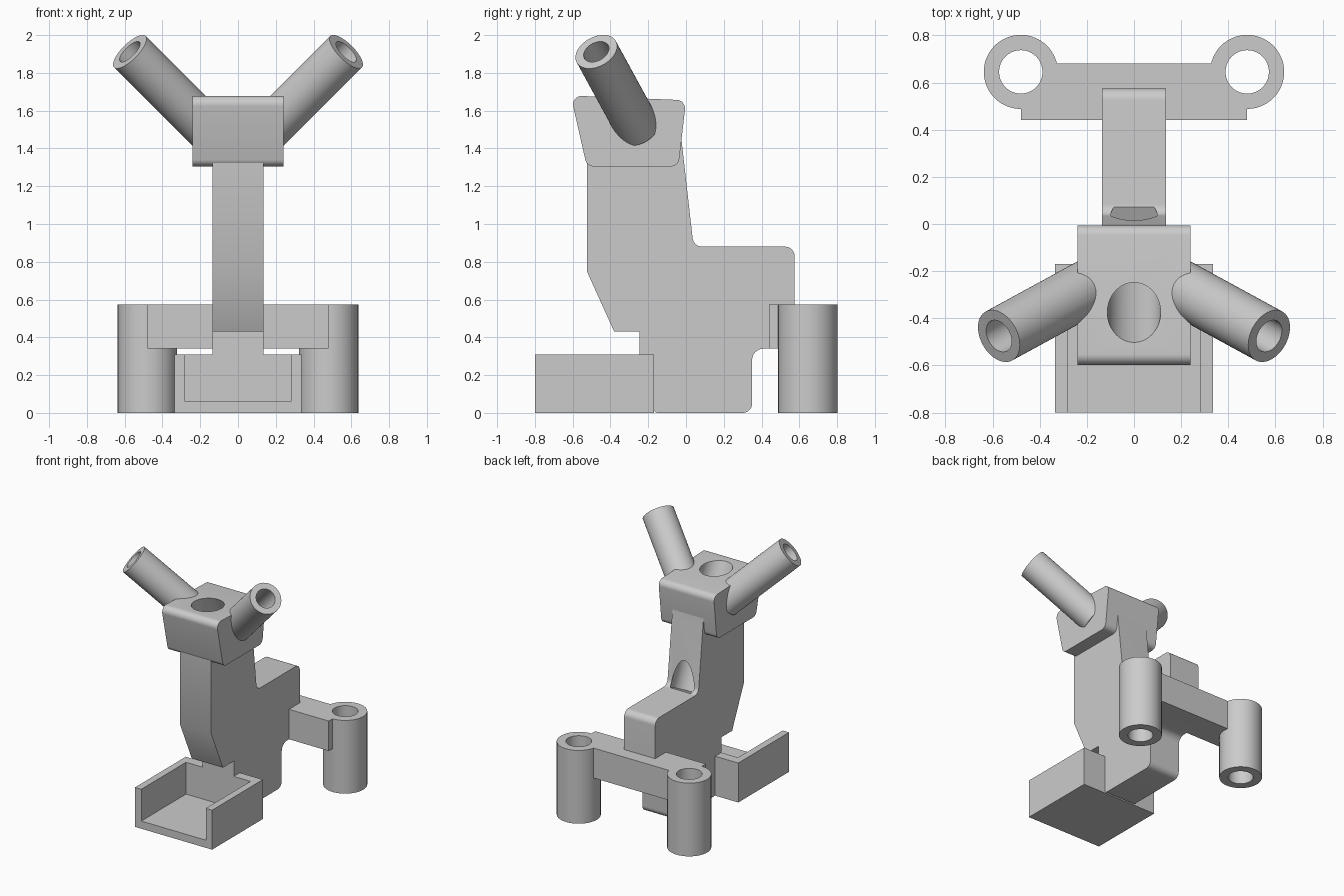
import bpy, bmesh, math
from mathutils import Vector

cube = bpy.data.objects.get("Cube")
if cube:
    bpy.data.objects.remove(cube, do_unlink=True)

GREY = (0.6, 0.6, 0.6, 1.0)
mat = bpy.data.materials.new("plain grey")
mat.use_nodes = True
mat.diffuse_color = GREY
next(n for n in mat.node_tree.nodes if n.type == 'BSDF_PRINCIPLED').inputs["Base Color"].default_value = GREY


def make_object(name, bm):
    bmesh.ops.recalc_face_normals(bm, faces=bm.faces[:])
    mesh = bpy.data.meshes.new(name)
    bm.to_mesh(mesh)
    bm.free()
    mesh.materials.append(mat)
    obj = bpy.data.objects.new(name, mesh)
    bpy.context.collection.objects.link(obj)
    return obj


def rounded(corners, steps=8):
    """Replace every (y, z, radius) corner by an arc of that radius."""
    points = []
    for i, (y, z, r) in enumerate(corners):
        p = Vector((y, z))
        if r == 0:
            points.append(p)
            continue
        a = (Vector(corners[i - 1][:2]) - p).normalized()
        b = (Vector(corners[(i + 1) % len(corners)][:2]) - p).normalized()
        half = a.angle(b) / 2
        centre = p + (a + b).normalized() * (r / math.sin(half))
        start = p + a * (r / math.tan(half)) - centre
        end = p + b * (r / math.tan(half)) - centre
        sweep = start.angle(end)
        for k in range(steps + 1):
            t = k / steps
            arc = start * math.sin((1 - t) * sweep) + end * math.sin(t * sweep)
            points.append(centre + arc / math.sin(sweep))
    return points


def slab(name, corners, half_width):
    """Side profile extruded across the width."""
    bm = bmesh.new()
    face = bm.faces.new([bm.verts.new((-half_width, p.x, p.y)) for p in rounded(corners)])
    new = bmesh.ops.extrude_face_region(bm, geom=[face])["geom"]
    moved = [v for v in new if isinstance(v, bmesh.types.BMVert)]
    bmesh.ops.translate(bm, verts=moved, vec=(2 * half_width, 0, 0))
    return make_object(name, bm)


def box(name, low, high):
    bm = bmesh.new()
    bmesh.ops.create_cube(bm, size=1)
    for v in bm.verts:
        v.co = [l + (c + 0.5) * (h - l) for l, h, c in zip(low, high, v.co)]
    return make_object(name, bm)


def rod(name, start, end, radius):
    start, end = Vector(start), Vector(end)
    bm = bmesh.new()
    bmesh.ops.create_cone(bm, cap_ends=True, segments=64, radius1=radius,
                          radius2=radius, depth=(end - start).length)
    obj = make_object(name, bm)
    turn = (end - start).to_track_quat('Z', 'Y').to_matrix().to_4x4()
    turn.translation = (start + end) / 2
    obj.data.transform(turn)
    return obj


def cut(obj, *cutters):
    for cutter in cutters:
        cutter.hide_render = True
        mod = obj.modifiers.new("cut", 'BOOLEAN')
        mod.operation = 'DIFFERENCE'
        mod.solver = 'EXACT'
        mod.object = cutter
        bpy.context.view_layer.objects.active = obj
        bpy.ops.object.modifier_apply(modifier=mod.name)


# Stand: neck, rear block and foot in one side profile
stand = slab("stand", [
    (-0.525, 1.5, 0), (-0.525, 0.75, 0), (-0.38, 0.43, 0), (-0.245, 0.43, 0),
    (-0.245, 0.15, 0), (-0.17, 0.15, 0), (-0.17, 0, 0.02), (0.35, 0, 0.05),
    (0.35, 0.34, 0.06), (0.575, 0.34, 0), (0.575, 0.88, 0.05),
    (0.04, 0.88, 0.05), (-0.03, 1.5, 0)], 0.135)

# Head block
head = slab("head", [
    (-0.61, 1.68, 0.045), (-0.525, 1.305, 0.045),
    (-0.04, 1.305, 0.045), (0.0, 1.655, 0.045)], 0.24)

# Front tray, open at the front
tray = box("tray", (-0.335, -0.8, 0), (0.335, -0.17, 0.31))
tray_space = box("tray_space", (-0.28, -0.9, 0.06), (0.28, -0.245, 0.4))
cut(tray, tray_space)

# Rear crossbar
crossbar = box("crossbar", (-0.48, 0.44, 0.34), (0.48, 0.68, 0.575))

# Slanted bore from the head top to the back of the neck
bore_end = Vector((0, 0.005, 0.85))
bore_top = Vector((0, -0.375, 1.67))
bore = rod("main_bore", bore_end, bore_top + (bore_top - bore_end) * 0.2, 0.113)
cut(head, bore)
cut(stand, bore)

helpers = [tray_space, bore]
parts = [stand, head, tray, crossbar]
for side, s in (("left", 1), ("right", -1)):
    # Upright rear tube with a through hole
    tube = rod(side + "_rear_tube", (s * 0.48, 0.645, 0), (s * 0.48, 0.645, 0.575), 0.157)
    hole = rod(side + "_tube_hole", (s * 0.48, 0.645, -0.1), (s * 0.48, 0.645, 0.7), 0.092)
    cut(tube, hole)
    cut(crossbar, hole)

    # Angled hollow arm on the head
    tip = Vector((s * 0.573, -0.475, 1.912))
    out = Vector((s * 0.66, -0.36, 0.66)).normalized()
    arm = rod(side + "_arm", tip - out * 0.62, tip, 0.118)
    arm_hole = rod(side + "_arm_hole", tip - out * 0.6, tip + out * 0.1, 0.072)
    cut(arm, arm_hole, bore)
    cut(head, arm_hole)
    cut(stand, arm_hole)
    parts += [tube, arm]
    helpers += [hole, arm_hole]

for helper in helpers:
    bpy.data.objects.remove(helper, do_unlink=True)

# Smooth curves, keep edges sharp
bpy.ops.object.select_all(action='DESELECT')
for part in parts:
    part.select_set(True)
bpy.context.view_layer.objects.active = stand
bpy.ops.object.shade_smooth_by_angle(angle=math.radians(30))
